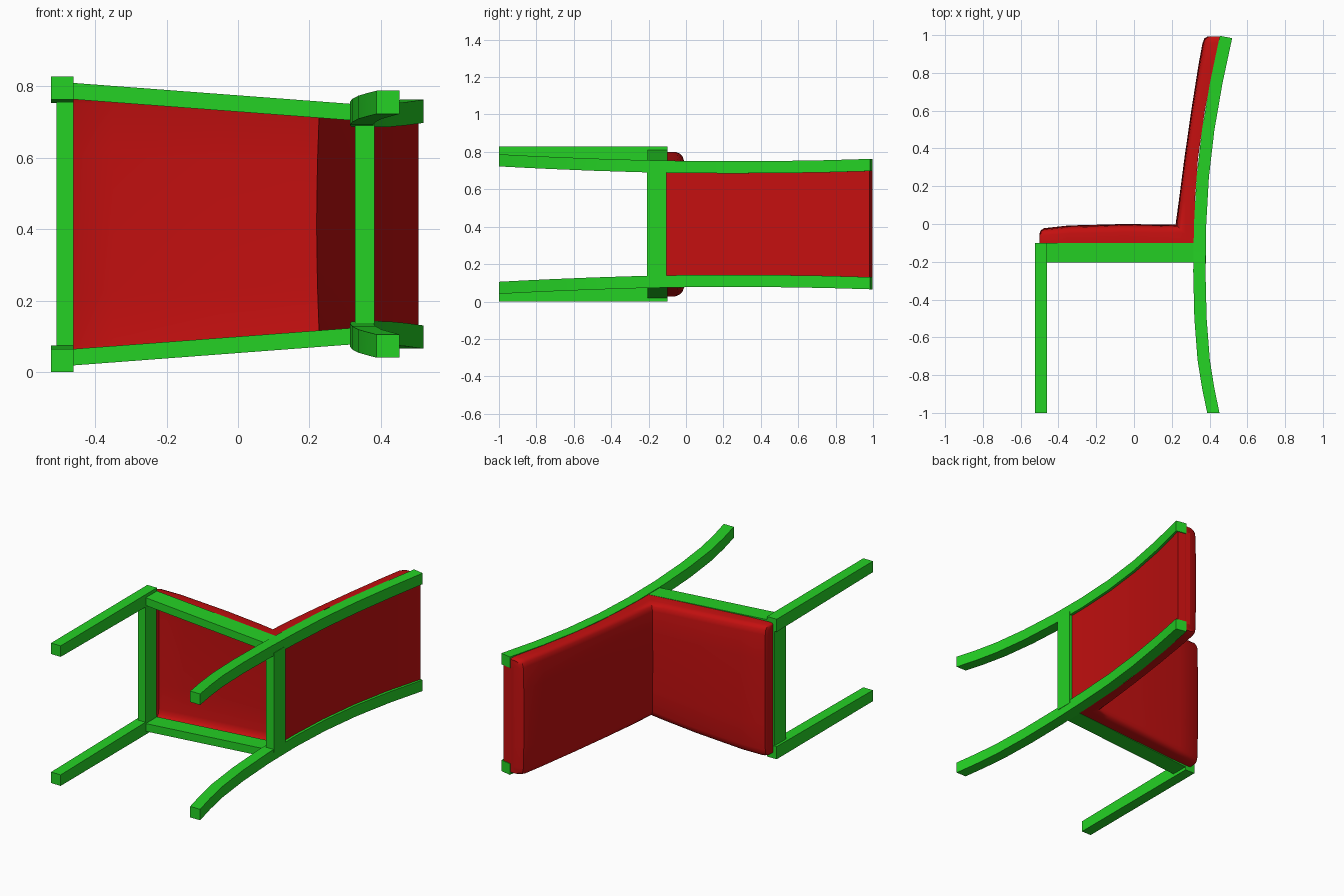
import bpy
import bmesh
import math

if "Cube" in bpy.data.objects:
    bpy.data.objects.remove(bpy.data.objects["Cube"])

MID = 0.414   # plane of symmetry of the chair, which lies on its side


def material(name, color):
    m = bpy.data.materials.new(name)
    m.use_nodes = True
    m.diffuse_color = color
    m.node_tree.nodes["Principled BSDF"].inputs["Base Color"].default_value = color
    return m


GREEN = material("green frame", (0.018, 0.64, 0.018, 1))
RED = material("red upholstery", (0.55, 0.005, 0.005, 1))


def loft(name, rings, mat, closed=True):
    """Skin rings of points; closed rings get end caps."""
    bm = bmesh.new()
    rows = [[bm.verts.new(p) for p in ring] for ring in rings]
    n = len(rows[0])
    for a, b in zip(rows, rows[1:]):
        for i in range(n if closed else n - 1):
            j = (i + 1) % n
            bm.faces.new((a[i], a[j], b[j], b[i]))
    if closed:
        bm.faces.new(rows[0])
        bm.faces.new(rows[-1])
    bmesh.ops.remove_doubles(bm, verts=bm.verts, dist=0.0005)
    bmesh.ops.recalc_face_normals(bm, faces=bm.faces)
    me = bpy.data.meshes.new(name)
    bm.to_mesh(me)
    bm.free()
    me.materials.append(mat)
    ob = bpy.data.objects.new(name, me)
    bpy.context.collection.objects.link(ob)
    bpy.ops.object.select_all(action='DESELECT')
    ob.select_set(True)
    bpy.context.view_layer.objects.active = ob
    bpy.ops.object.shade_smooth_by_angle(angle=math.radians(35))
    return ob


def pair(name, rings):
    """Build a part on the low side and its mirror on the high side."""
    loft("left_" + name, rings, GREEN)
    loft("right_" + name, [[(x, y, 2 * MID - z) for x, y, z in r] for r in rings], GREEN)


def rect_y(x0, x1, y, z0, z1):
    return [(x0, y, z0), (x1, y, z0), (x1, y, z1), (x0, y, z1)]


# Front legs, slightly tapered towards the foot
pair("front_leg", [rect_y(-0.523, -0.46, -1, 0, 0.065),
                   rect_y(-0.523, -0.46, -0.1, 0, 0.075)])

# Side rails converge towards the back
pair("side_rail", [[(x, -0.205, z), (x, -0.1, z), (x, -0.1, z + 0.046), (x, -0.205, z + 0.046)]
                   for x, z in ((-0.47, 0.018), (0.34, 0.079))])

# Front and back rails
for name, x0, x1, inset in (("front_rail", -0.508, -0.46, 0.06), ("back_rail", 0.328, 0.382, 0.12)):
    loft(name, [rect_y(x0, x1, y, inset, 2 * MID - inset) for y in (-0.208, -0.103)], GREEN)

# Curved back legs: y, centre x, centre z
LEG = [(-1, 0.42, 0.073), (-0.87, 0.393, 0.08), (-0.72, 0.369, 0.087), (-0.5, 0.352, 0.096),
       (-0.25, 0.346, 0.104), (0, 0.35, 0.109), (0.25, 0.364, 0.11), (0.5, 0.393, 0.109),
       (0.75, 0.436, 0.105), (0.99, 0.487, 0.098)]
H = 0.0325
rings = []
for y, x, z in LEG:
    d = 0.2 * H * max(0, y)
    rings.append([(x - H, y + d, z - H), (x + H, y - d, z - H),
                  (x + H, y - d, z + H), (x - H, y + d, z + H)])
pair("back_leg", rings)

# Upholstered panel closing the back between the legs, folded over at the top
path = [(x + 0.017, y) for y, x, z in LEG if y > -0.1]
path = [(0.364, -0.105)] + path[:-1] + [(0.505, 0.982), (0.43, 0.997)]
loft("back_panel", [[(x, y, 0.12), (x, y, 2 * MID - 0.12)] for x, y in path], RED, closed=False)

# Soft cushion cover: an L-shaped shell, each station = base xy, face xy, half width
STATIONS = [((-0.5, -0.1), (-0.5, -0.1), 0.376),
            ((-0.5, -0.1), (-0.5, -0.05), 0.378),
            ((-0.495, -0.1), (-0.493, -0.032), 0.383),
            ((-0.48, -0.1), (-0.475, -0.022), 0.386),
            ((-0.35, -0.1), (-0.35, -0.008), 0.381),
            ((-0.05, -0.1), (-0.05, 0), 0.361),
            ((0.2, -0.1), (0.15, -0.003), 0.344),
            ((0.33, -0.1), (0.22, -0.004), 0.335),
            ((0.322, 0.12), (0.237, 0.12), 0.335),
            ((0.339, 0.35), (0.267, 0.35), 0.335),
            ((0.375, 0.6), (0.303, 0.6), 0.337),
            ((0.42, 0.83), (0.341, 0.84), 0.34),
            ((0.45, 0.96), (0.362, 0.955), 0.342),
            ((0.455, 0.985), (0.372, 0.982), 0.338),
            ((0.457, 0.992), (0.39, 0.993), 0.333),
            ((0.457, 0.992), (0.457, 0.992), 0.333)]
# Rounded half section: share of width, share of depth
HALF = [(1, 0), (1, 0.55), (0.985, 0.75), (0.95, 0.88), (0.88, 0.94), (0.5, 0.98)]
SECTION = [(-w, t) for w, t in HALF] + [(0, 1)] + HALF[::-1]
rings = [[(b[0] + (f[0] - b[0]) * t, b[1] + (f[1] - b[1]) * t, MID + hw * w)
          for w, t in SECTION] for b, f, hw in STATIONS]
loft("seat_and_back_cushion", rings, RED, closed=False)
